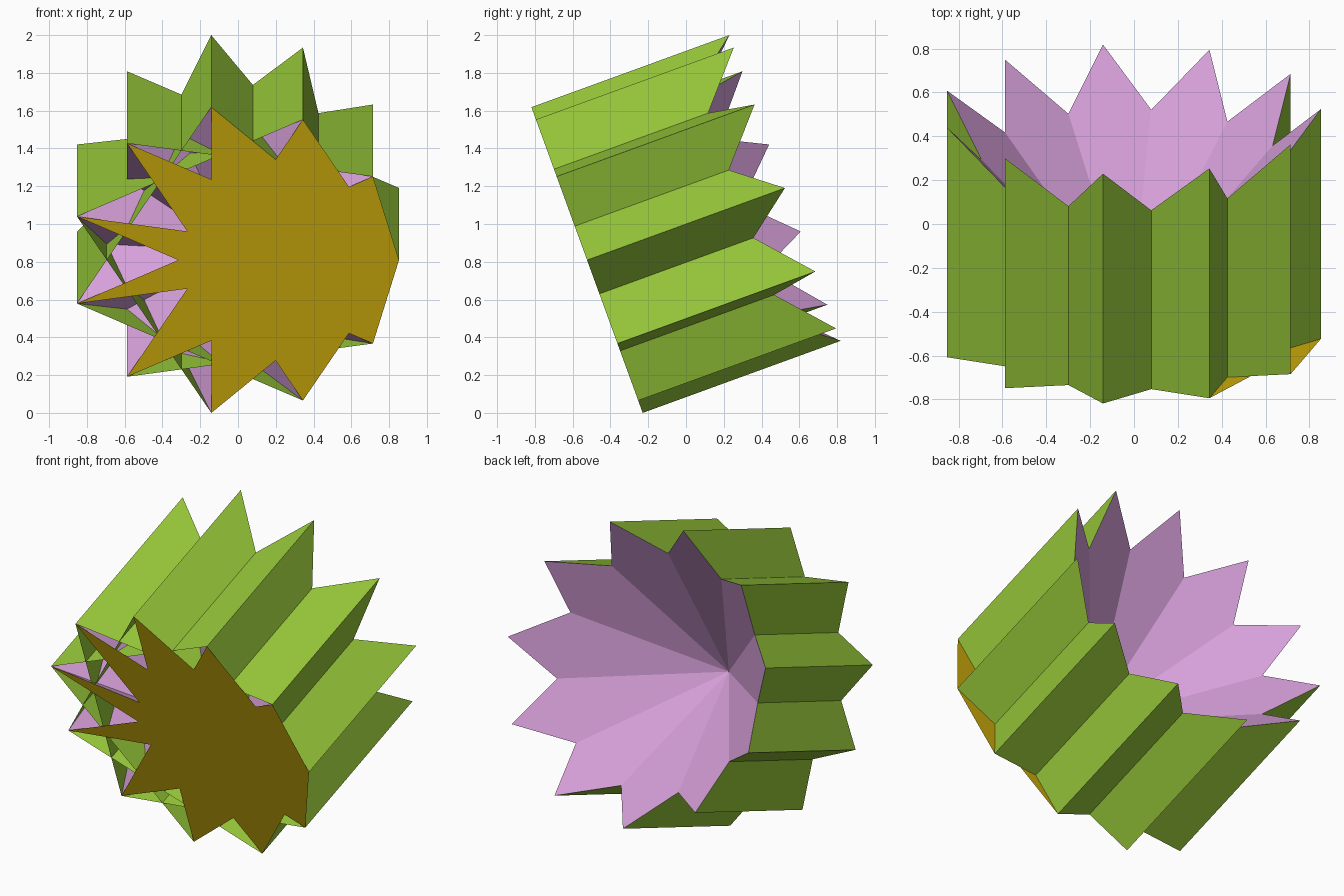
import bpy
import math
from mathutils import Vector
from mathutils.geometry import intersect_line_line

cube = bpy.data.objects.get("Cube")
if cube:
    bpy.data.objects.remove(cube, do_unlink=True)

N = 11            # star points
STEP = 3          # pleat spans this many points
R = 0.87          # star radius
L = 1.115         # body length
TILT = math.radians(20)

axis = Vector((0, math.cos(TILT), math.sin(TILT)))
side = Vector((1, 0, 0))
up = Vector((0, -math.sin(TILT), math.cos(TILT)))
centre = Vector((-R * (1 - math.cos(math.pi / N)) / 2,
                 -L * math.cos(TILT) / 2,
                 R * math.sin(6 * math.pi / N) * math.cos(TILT)))


def point(k, depth=0.0):
    """Star tip k at a distance along the tilted axis."""
    a = 2 * math.pi * k / N
    return centre + R * (math.cos(a) * side + math.sin(a) * up) + depth * axis


def crossing(a, b, c, d):
    """Where the chord a-b meets the chord c-d on the front star."""
    return intersect_line_line(point(a), point(b), point(c), point(d))[0]


def linear(c):
    c /= 255
    return c / 12.92 if c <= 0.04045 else ((c + 0.055) / 1.055) ** 2.4


def material(name, rgb):
    col = [linear(c) for c in rgb] + [1.0]
    m = bpy.data.materials.new(name)
    m.use_nodes = True
    m.diffuse_color = col
    m.node_tree.nodes["Principled BSDF"].inputs["Base Color"].default_value = col
    return m


def build(name, faces, mat):
    """Make an object from lists of corner points, one list per face."""
    verts, polys = [], []
    for corners in faces:
        start = len(verts)
        verts += corners
        polys.append(list(range(start, len(verts))))
    mesh = bpy.data.meshes.new(name)
    mesh.from_pydata(verts, [], polys)
    mesh.materials.append(mat)
    mesh.update()
    obj = bpy.data.objects.new(name, mesh)
    bpy.context.collection.objects.link(obj)
    return obj


green = material("leaf green", (150, 199, 57))
pink = material("orchid pink", (214, 159, 217))
ochre = material("ochre", (212, 178, 12))

# Front star plate: blunt on the left side, deep spikes on the right
outline = [point(0)]
for k in range(1, 5):
    outline += [point(k), crossing(k + 1, 0, k, k + 5)]
outline += [point(5), crossing(5, 10, 6, 1), point(6)]
for k in range(4, 0, -1):
    outline += [crossing(-k - 1, 0, -k, -k - 5), point(-k)]
build("star_base", [outline], ochre)

# Interlocking pleated walls, each with a V cut into its back edge
walls = []
for k in range(N):
    j = k + STEP
    middle = (point(k) + point(j, L)) / 2
    walls.append([point(j), point(k), point(k, L), middle, point(j, L)])
build("pleated_walls", walls, green)

# Funnel of crossing triangles sunk into the back
funnel = [[point(k, L), point(k - STEP), point(k + STEP)] for k in range(N)]
build("star_funnel", funnel, pink)
